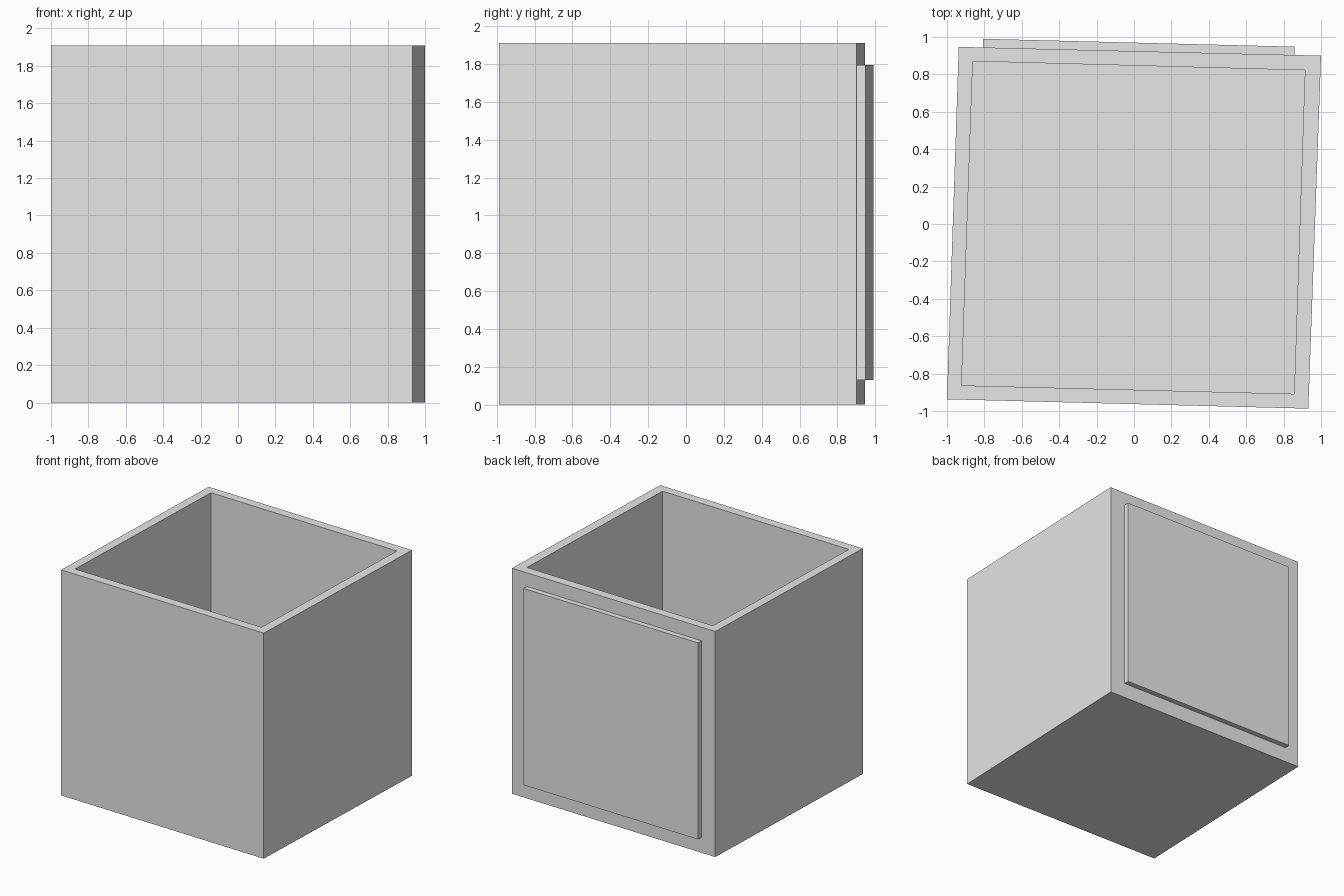
import bpy
import bmesh

cube = bpy.data.objects.get("Cube")
if cube:
    bpy.data.objects.remove(cube, do_unlink=True)

HEIGHT = 1.91
FLOOR = 0.08

grey = bpy.data.materials.new("light_grey")
grey.use_nodes = True
colour = (0.8, 0.8, 0.8, 1)
grey.diffuse_color = colour
grey.node_tree.nodes["Principled BSDF"].inputs["Base Color"].default_value = colour


def ring(bm, corners, z):
    return [bm.verts.new((x, y, z)) for x, y in corners]


def bridge(bm, a, b):
    for i in range(len(a)):
        j = (i + 1) % len(a)
        bm.faces.new((a[i], a[j], b[j], b[i]))


def loft(name, levels):
    """Joins a stack of corner outlines and caps both ends."""
    bm = bmesh.new()
    rings = [ring(bm, corners, z) for corners, z in levels]
    for a, b in zip(rings, rings[1:]):
        bridge(bm, a, b)
    bm.faces.new(list(reversed(rings[0])))
    bm.faces.new(rings[-1])
    bmesh.ops.recalc_face_normals(bm, faces=bm.faces)
    mesh = bpy.data.meshes.new(name)
    bm.to_mesh(mesh)
    bm.free()
    mesh.materials.append(grey)
    obj = bpy.data.objects.new(name, mesh)
    bpy.context.collection.objects.link(obj)
    return obj


# Open box: slightly skewed outer walls, flat rim, inner walls and floor
outer = [(-1.0, -0.937), (0.932, -0.987), (1.0, 0.9), (-0.937, 0.947)]
inner = [(-0.922, -0.863), (0.856, -0.908), (0.914, 0.822), (-0.862, 0.87)]
loft("open_box", [(outer, 0), (outer, HEIGHT), (inner, HEIGHT), (inner, FLOOR)])

# Raised panel on the back wall
panel = [(-0.806, 0.942), (0.858, 0.902), (0.858, 0.948), (-0.806, 0.99)]
loft("back_panel", [(panel, 0.13), (panel, 1.795)])
